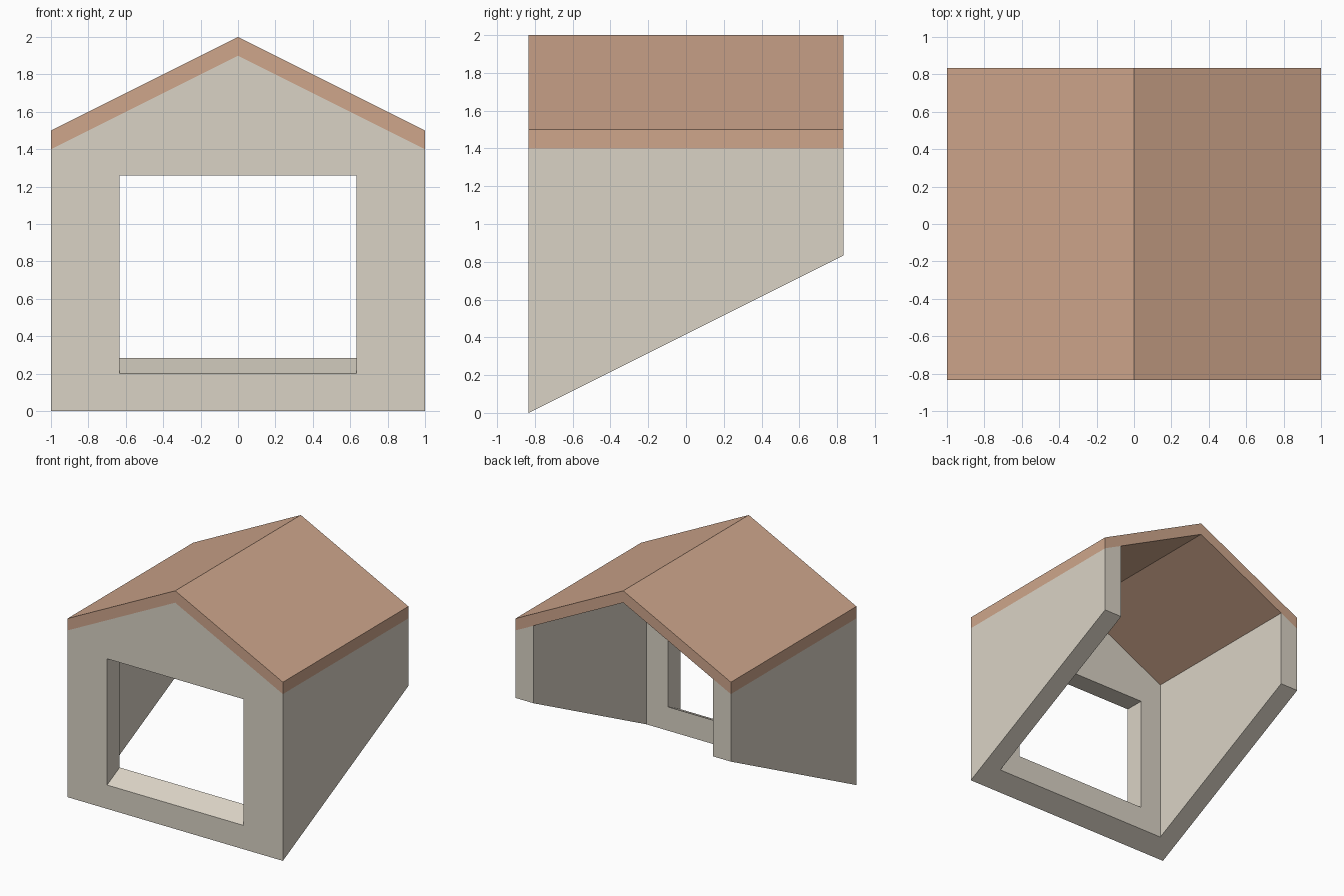
import bpy, bmesh

if "Cube" in bpy.data.objects:
    bpy.data.objects.remove(bpy.data.objects["Cube"])

D = 0.833      # half depth
T = 0.167      # wall thickness
PITCH = 0.5    # slope of the main roof the dormer sits on


def material(name, color):
    m = bpy.data.materials.new(name)
    m.diffuse_color = (*color, 1)
    m.use_nodes = True
    m.node_tree.nodes["Principled BSDF"].inputs["Base Color"].default_value = m.diffuse_color
    return m


def prism(name, profile, y0, y1, mat=None):
    """Extrude an x-z profile along y; low points follow the main roof slope."""
    bm = bmesh.new()
    rings = []
    for y in (y0, y1):
        rings.append([bm.verts.new((x, y, z + (PITCH * (y + D) if z < 0.5 else 0)))
                      for x, z in profile])
    a, b = rings
    bm.faces.new(a)
    bm.faces.new(b[::-1])
    n = len(profile)
    for i in range(n):
        j = (i + 1) % n
        bm.faces.new((a[i], b[i], b[j], a[j]))
    bmesh.ops.recalc_face_normals(bm, faces=bm.faces)
    mesh = bpy.data.meshes.new(name)
    bm.to_mesh(mesh)
    bm.free()
    ob = bpy.data.objects.new(name, mesh)
    bpy.context.collection.objects.link(ob)
    if mat:
        mesh.materials.append(mat)
    return ob


def rect(w, z0, z1):
    return [(-w, z0), (w, z0), (w, z1), (-w, z1)]


def cut(target, cutter):
    mod = target.modifiers.new(cutter.name, 'BOOLEAN')
    mod.operation = 'DIFFERENCE'
    mod.solver = 'EXACT'
    mod.object = cutter
    cutter.hide_render = True
    cutter.display_type = 'WIRE'


plaster = material("plaster", (0.70, 0.65, 0.56))
tile = material("roof_tile", (0.62, 0.38, 0.26))

# Dormer walls: gabled block, hollow and open at the back, with a window opening
walls = prism("dormer_walls", [(-1, 0), (1, 0), (1, 1.4), (0, 1.9), (-1, 1.4)], -D, D, plaster)
cut(walls, prism("cavity_cutter", rect(1 - T, -1, 3), -D + T, D + 0.3, plaster))
# The window sill slopes with the main roof
cut(walls, prism("window_cutter", rect(0.633, 0.2, 1.26), -D - 0.2, -D + T + 0.2, plaster))

# Gable roof slab
prism("dormer_roof", [(-1, 1.4), (0, 1.9), (1, 1.4), (1, 1.5), (0, 2), (-1, 1.5)], -D, D, tile)
